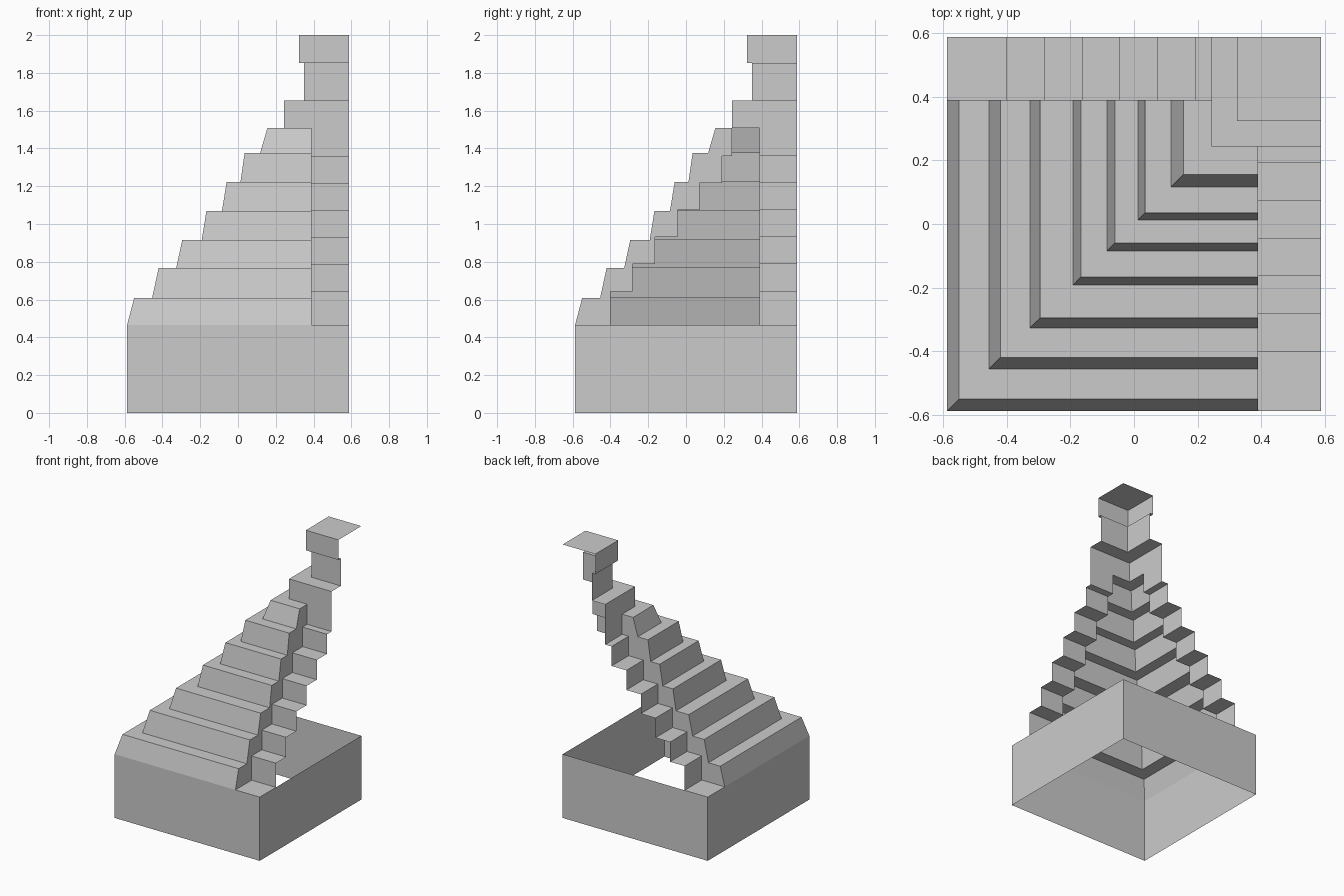
import bpy, bmesh

if "Cube" in bpy.data.objects:
    bpy.data.objects.remove(bpy.data.objects["Cube"])

H = 0.587    # half width of the base
S = 0.39     # inner edge of the stairways
BASE = 0.466

# (distance, height) profiles, read along the front-to-back direction
TIERS = [(-H, BASE), (-0.55, 0.607), (-0.455, 0.607), (-0.42, 0.768), (-0.327, 0.768),
         (-0.295, 0.916), (-0.192, 0.916), (-0.167, 1.07), (-0.085, 1.07),
         (-0.06, 1.222), (0.013, 1.222), (0.035, 1.375), (0.117, 1.375),
         (0.155, 1.507), (0.243, 1.507)]
STAIRS = [(-H, BASE), (-0.40, BASE), (-0.40, 0.643), (-0.282, 0.643), (-0.282, 0.787),
          (-0.164, 0.787), (-0.164, 0.931), (-0.045, 0.931), (-0.045, 1.073),
          (0.072, 1.073), (0.072, 1.217), (0.191, 1.217), (0.191, 1.36),
          (0.243, 1.36), (0.243, 1.507)]
TOWER = [(0.243, 1.507), (0.243, 1.653), (0.35, 1.653), (0.35, 1.853),
         (0.323, 1.853), (0.323, 2.0), (H, 2.0)]


def make(name, polys):
    """Build the front polygons plus their copies reflected across the x = y diagonal."""
    bm = bmesh.new()
    for poly in polys:
        pts = list(dict.fromkeys(poly))
        bm.faces.new([bm.verts.new(p) for p in pts])
        bm.faces.new([bm.verts.new((y, x, z)) for x, y, z in reversed(pts)])
    bmesh.ops.remove_doubles(bm, verts=bm.verts[:], dist=1e-5)
    mesh = bpy.data.meshes.new(name)
    bm.to_mesh(mesh)
    bm.free()
    obj = bpy.data.objects.new(name, mesh)
    bpy.context.collection.objects.link(obj)
    return obj


def strips(profile, end, start=None):
    """Sweep a profile along x; without a start it is mitred on the diagonal."""
    out = []
    for (r0, z0), (r1, z1) in zip(profile, profile[1:]):
        a = r0 if start is None else start
        b = r1 if start is None else start
        out.append([(a, r0, z0), (end, r0, z0), (end, r1, z1), (b, r1, z1)])
    return out


# Open base: four walls, no floor or lid
make("base_walls", [
    [(-H, -H, 0), (H, -H, 0), (H, -H, BASE), (-H, -H, BASE)],
    [(H, H, 0), (-H, H, 0), (-H, H, BASE), (H, H, BASE)]])

# Sloped terraces wrapping the corner
make("terraces", strips(TIERS, S))

# Steps along the two stairways
make("stairways", strips(STAIRS, H, S))

# Cheek walls between terraces and steps
outline = STAIRS[1:-1] + TIERS[::-1]
make("stair_cheeks", [[(S, r, z) for r, z in outline]])

# Upper shrine with overhanging flat cap
make("shrine", strips(TOWER, H))
